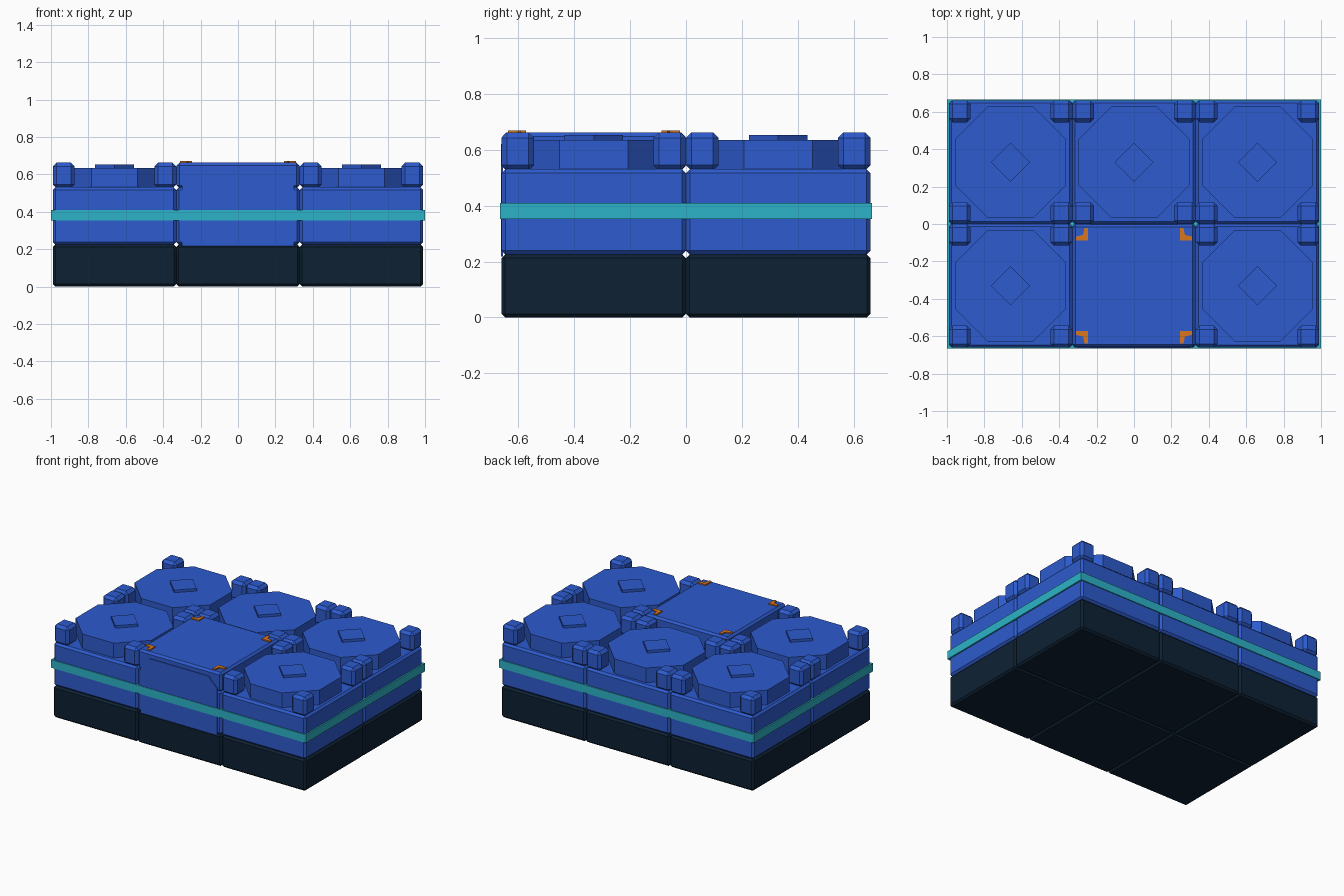
import bpy, bmesh, math
from mathutils import Matrix

if "Cube" in bpy.data.objects:
    bpy.data.objects.remove(bpy.data.objects["Cube"])


def material(name, rgb):
    m = bpy.data.materials.new(name)
    m.diffuse_color = (*rgb, 1)
    m.use_nodes = True
    m.node_tree.nodes["Principled BSDF"].inputs["Base Color"].default_value = m.diffuse_color
    return m


BLUE = material("blue", (0.026, 0.105, 0.62))
TEAL = material("teal", (0.026, 0.456, 0.578))
DARK = material("dark navy", (0.004, 0.0152, 0.033))
ORANGE = material("orange", (0.69, 0.184, 0.013))


def finish(name, bm, mat):
    bmesh.ops.recalc_face_normals(bm, faces=bm.faces)
    me = bpy.data.meshes.new(name)
    bm.to_mesh(me)
    bm.free()
    me.materials.append(mat)
    ob = bpy.data.objects.new(name, me)
    bpy.context.collection.objects.link(ob)
    return ob


def box(name, x, y, z0, z1, sx, sy, mat, bevel=0):
    bm = bmesh.new()
    bmesh.ops.create_cube(bm, size=1, matrix=Matrix.Translation((x, y, (z0 + z1) / 2))
                          @ Matrix.Diagonal((sx, sy, z1 - z0, 1)))
    if bevel:
        bmesh.ops.bevel(bm, geom=bm.edges[:], offset=bevel, segments=1,
                        affect='EDGES', profile=0.5)
    return finish(name, bm, mat)


def prism(name, pts, z0, z1, mat, bevel=0):
    bm = bmesh.new()
    face = bm.faces.new([bm.verts.new((x, y, z0)) for x, y in pts])
    ext = bmesh.ops.extrude_face_region(bm, geom=[face])
    for v in ext['geom']:
        if isinstance(v, bmesh.types.BMVert):
            v.co.z = z1
    if bevel:
        top = [e for e in bm.edges if all(v.co.z == z1 for v in e.verts)]
        bmesh.ops.bevel(bm, geom=top, offset=bevel, segments=1,
                        affect='EDGES', profile=0.5)
    return finish(name, bm, mat)


def ngon(x, y, r, n, turn):
    return [(x + r * math.cos(turn + i * math.tau / n),
             y + r * math.sin(turn + i * math.tau / n)) for i in range(n)]


CELL = 0.66
SIGNS = [(-1, -1), (1, -1), (1, 1), (-1, 1)]

# Six modules in a three by two grid
for cx in (-CELL, 0, CELL):
    for cy in (-CELL / 2, CELL / 2):
        box("base_block", cx, cy, 0, 0.225, CELL, CELL, DARK, 0.013)
        box("body_block", cx, cy, 0.225, 0.531, CELL, CELL, BLUE, 0.014)
        if cx == 0 and cy < 0:
            continue
        # Octagonal cap with a small raised diamond
        prism("octagon_cap", ngon(cx, cy, 0.297 / math.cos(math.pi / 8), 8, math.pi / 8),
              0.52, 0.635, BLUE, 0.01)
        prism("diamond_plate", ngon(cx, cy, 0.105, 4, 0), 0.63, 0.653, BLUE)
        # Corner posts
        for sx, sy in SIGNS:
            box("corner_post", cx + sx * 0.272, cy + sy * 0.272, 0.526, 0.662,
                0.116, 0.116, BLUE, 0.019)

# Band around the whole stack
box("trim_band", 0, 0, 0.352, 0.41, 2.0, 1.333, TEAL)

# Closed cover on the front middle module
cy = -CELL / 2
box("cover_block", 0, cy, 0.526, 0.662, 0.655, 0.655, BLUE, 0.014)

# Thin chamfered panel on the front of the cover
panel = prism("front_panel",
              [(-0.30, 0.218), (0.30, 0.218), (0.30, 0.55), (0.23, 0.62),
               (-0.23, 0.62), (-0.30, 0.55)], 0, 0.008, BLUE)
panel.matrix_world = Matrix.Translation((0, -0.655, 0)) @ Matrix.Rotation(math.pi / 2, 4, 'X')

# Orange corner brackets
for sx, sy in SIGNS:
    outline = [(0.247, 0.243), (0.31, 0.243), (0.31, 0.263), (0.272, 0.272),
               (0.265, 0.308), (0.247, 0.308)]
    prism("corner_bracket", [(sx * x, cy + sy * y) for x, y in outline],
          0.655, 0.67, ORANGE)
